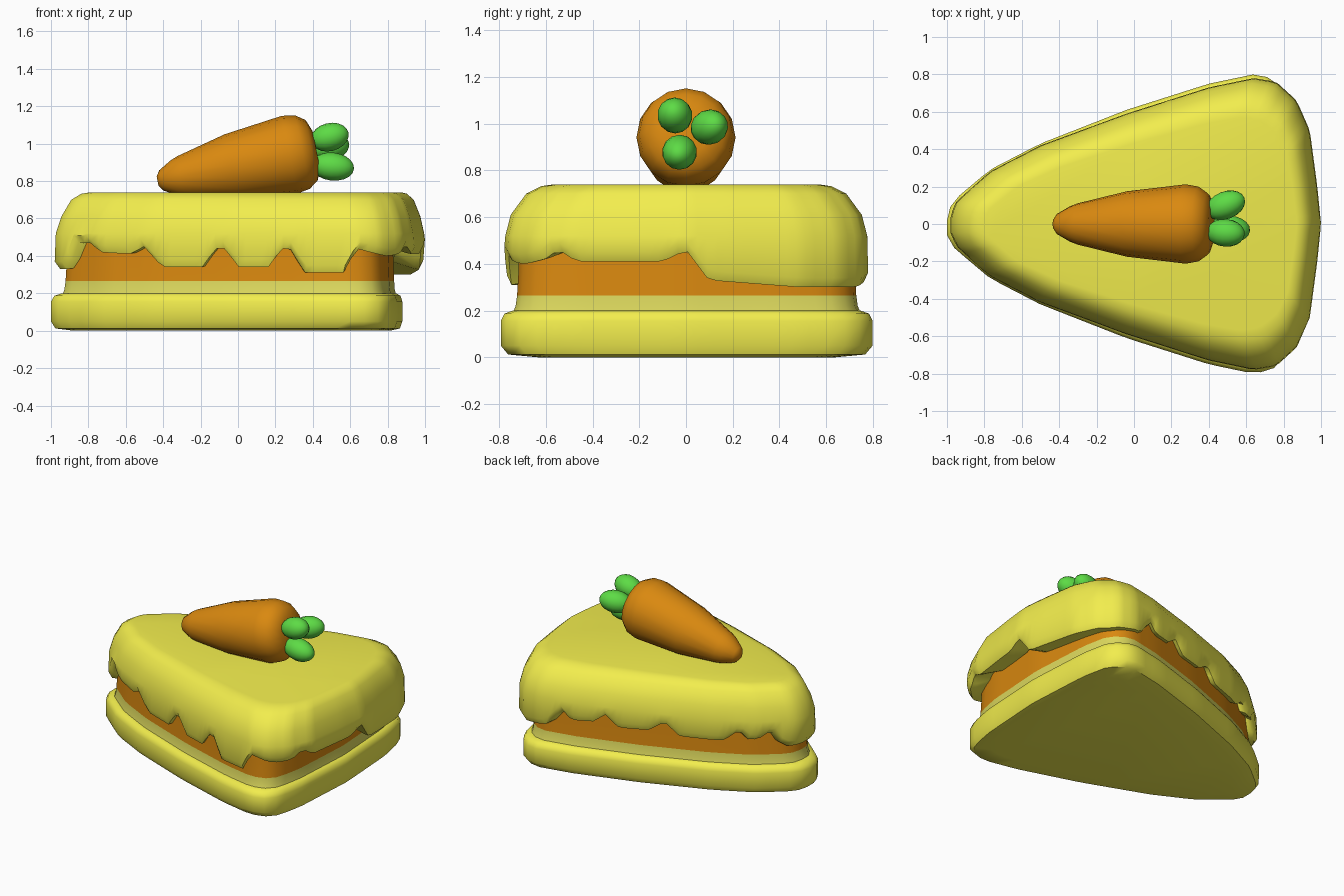
import bpy, math
from mathutils import Vector, Matrix

if "Cube" in bpy.data.objects:
    bpy.data.objects.remove(bpy.data.objects["Cube"])

CX = 0.2  # centre about which the slice outlines are scaled


def mat(name, rgb):
    m = bpy.data.materials.new(name)
    m.diffuse_color = (*rgb, 1)
    m.use_nodes = True
    m.node_tree.nodes["Principled BSDF"].inputs["Base Color"].default_value = m.diffuse_color
    return m


CREAM = mat("cream", (0.89, 0.85, 0.075))
PALE = mat("pale_cream", (0.72, 0.69, 0.11))
ORANGE = mat("orange", (0.70, 0.25, 0.005))
GREEN = mat("green", (0.11, 0.71, 0.06))


def make(name, verts, faces, material, angle=45):
    me = bpy.data.meshes.new(name)
    me.from_pydata(verts, [], faces)
    me.polygons.foreach_set("use_smooth", [True] * len(me.polygons))
    me.set_sharp_from_angle(angle=math.radians(angle))
    me.materials.append(material)
    ob = bpy.data.objects.new(name, me)
    bpy.context.collection.objects.link(ob)
    return ob


def outline(half, n):
    """Mirror a half outline in y and resample it evenly, anticlockwise from the tip."""
    pts = [Vector((x, -y)) for x, y in half]
    pts += [Vector(p) for p in reversed(half) if p[1] > 0]
    pts.append(pts[0])
    lens = [(b - a).length for a, b in zip(pts, pts[1:])]
    step, out = sum(lens) / n, []
    for i in range(n):
        d, k = i * step, 0
        while d > lens[k] and k < len(lens) - 1:
            d -= lens[k]
            k += 1
        out.append(pts[k].lerp(pts[k + 1], d / lens[k]))
    return out


def skin(name, rings, material, angle=45):
    """Join equal rings from bottom to top and cap both ends."""
    n = len(rings[0])
    faces = [(r * n + i, r * n + (i + 1) % n, (r + 1) * n + (i + 1) % n, (r + 1) * n + i)
             for r in range(len(rings) - 1) for i in range(n)]
    faces.append(tuple(reversed(range(n))))
    faces.append(tuple(range((len(rings) - 1) * n, len(rings) * n)))
    return make(name, [v for r in rings for v in r], faces, material, angle)


def ring(pts, sx, sy, z):
    zs = z if isinstance(z, list) else [z] * len(pts)
    return [(CX + (p.x - CX) * sx, p.y * sy, h) for p, h in zip(pts, zs)]


# Cake base and the layers above it
base = outline([(-1, .06), (-.96, .13), (-.77, .29), (-.5, .43), (-.04, .61), (.4, .75),
                (.64, .8), (.74, .78), (.81, .7), (.85, .5), (.88, 0)], 72)
skin("base_layer", [ring(base, *r) for r in (
    (.9, .8, 0), (.98, .96, .012), (1, 1, .05), (1, 1, .155), (.985, .98, .187),
    (.95, .935, .2))], CREAM)
skin("pale_layer", [ring(base, *r) for r in (
    (.95, .935, .19), (.94, .92, .22), (.935, .912, .265))], PALE)
skin("orange_layer", [ring(base, *r) for r in (
    (.935, .912, .265), (.93, .905, .36), (.92, .9, .55))], ORANGE)

# Frosting with a dripping lower edge: (position, height) along each side
NEAR = [(-.97, .33), (-.93, .33), (-.88, .47), (-.8, .47), (-.77, .42), (-.6, .41), (-.52, .45),
        (-.42, .34), (-.2, .34), (-.13, .44), (-.08, .44), (0, .34), (.18, .34), (.22, .44),
        (.28, .44), (.36, .31), (.58, .31), (.64, .44), (.8, .4)]
BACK = [(-.7, .4), (-.62, .42), (-.56, .46), (-.48, .41), (-.1, .41), (0, .46), (.1, .33),
        (.5, .3), (.7, .3)]
FAR = [(-.97, .33), (-.9, .34), (-.85, .45), (-.78, .39), (-.72, .39), (-.67, .45), (-.58, .37),
       (-.3, .37), (-.2, .46), (-.1, .39), (.1, .38), (.19, .46), (.27, .4), (.42, .39),
       (.48, .45), (.58, .33), (.8, .3)]


def drip(p):
    back = p.x > .8 and abs(p.y) < .74
    t, table = (p.y, BACK) if back else (p.x, NEAR if p.y < 0 else FAR)
    if t <= table[0][0]:
        return table[0][1]
    for (a, za), (b, zb) in zip(table, table[1:]):
        if t <= b:
            return za + (zb - za) * (t - a) / (b - a)
    return table[-1][1]


top = outline([(-.98, .05), (-.95, .12), (-.77, .28), (-.5, .42), (-.04, .59), (.4, .73),
               (.64, .78), (.76, .76), (.87, .66), (.94, .5), (.98, .2), (1, 0)], 132)
edge = [drip(p) for p in top]
skin("frosting", [
    ring(top, .8, .8, [z + .04 for z in edge]),
    ring(top, .94, .94, [z + .005 for z in edge]),
    ring(top, .975, .975, edge),
    ring(top, 1, 1, [z + .04 for z in edge]),
    ring(top, .995, .995, .52), ring(top, .97, .965, .61), ring(top, .925, .88, .70),
    ring(top, .88, .8, .732), ring(top, .84, .73, .74)], CREAM, 50)

# Carrot lying on the frosting: rings of (distance from tip, radius)
tilt = Matrix.Translation((-.43, 0, .80)) @ Matrix.Rotation(math.radians(90 - 11.3), 4, 'Y')
rings = []
for d, r in ((0, .025), (.02, .055), (.09, .095), (.13, .11), (.4, .175), (.72, .212),
             (.79, .2), (.84, .165), (.865, .1)):
    rings.append([tilt @ Vector((r * math.cos(a), r * math.sin(a), d))
                  for a in (i * math.tau / 16 for i in range(16))])
skin("carrot", rings, ORANGE, 60)

# Three rounded leaves at the thick end of the carrot
for i, (a, b) in enumerate((((.39, -.04, 1.01), (.59, -.055, 1.06)),
                            ((.39, .06, .97), (.59, .14, 1.0)),
                            ((.39, -.02, .89), (.62, -.035, .865)))):
    a, b = Vector(a), Vector(b)
    bpy.ops.mesh.primitive_uv_sphere_add(segments=14, ring_count=10, radius=1)
    leaf = bpy.context.object
    leaf.name = f"carrot_leaf_{i + 1}"
    leaf.matrix_world = (Matrix.Translation((a + b) / 2)
                         @ (b - a).to_track_quat('Z', 'Y').to_matrix().to_4x4()
                         @ Matrix.Diagonal((.075, .075, (b - a).length / 2, 1)))
    leaf.data.polygons.foreach_set("use_smooth", [True] * len(leaf.data.polygons))
    leaf.data.materials.append(GREEN)
